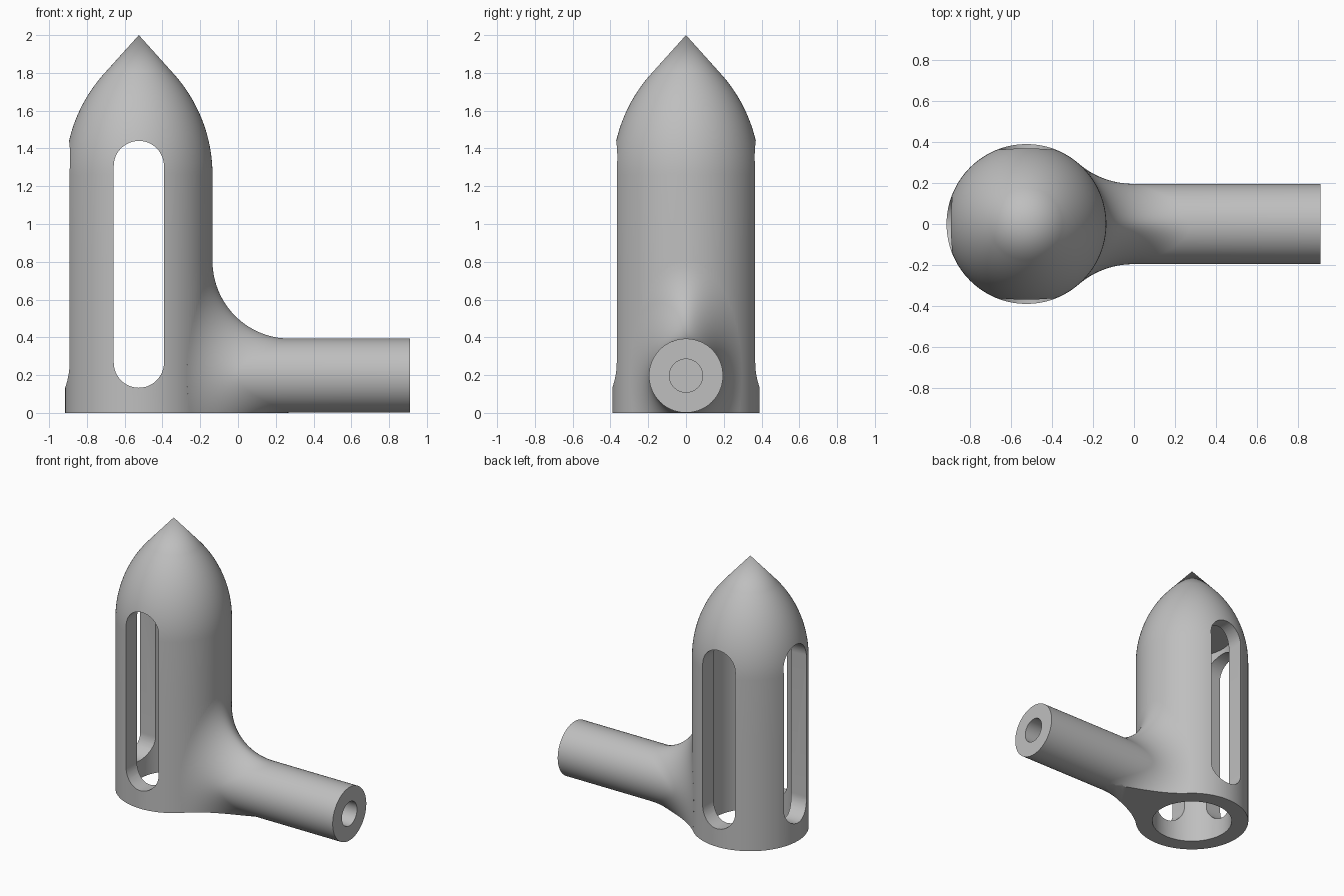
import bpy, bmesh, math

if "Cube" in bpy.data.objects:
    bpy.data.objects.remove(bpy.data.objects["Cube"])

CX = -0.525                 # body axis
RB, RP, ZP = 0.39, 0.196, 0.197   # body radius, pipe radius, pipe height
RF = 0.41                   # blend radius between pipe and body
END = 0.91                  # pipe end

grey = bpy.data.materials.new("grey")
grey.diffuse_color = (0.52, 0.52, 0.52, 1)
grey.use_nodes = True
grey.node_tree.nodes["Principled BSDF"].inputs["Base Color"].default_value = grey.diffuse_color


def make(name, rings, start=None, end=None):
    """Closed skin over a list of equal rings, capped flat or to a point."""
    bm = bmesh.new()
    loops = [[bm.verts.new(p) for p in r] for r in rings]
    n = len(loops[0])
    for a, b in zip(loops, loops[1:]):
        for i in range(n):
            j = (i + 1) % n
            bm.faces.new((a[i], a[j], b[j], b[i]))
    for loop, tip in ((loops[0], start), (loops[-1], end)):
        if tip is None:
            bm.faces.new(loop)
        else:
            t = bm.verts.new(tip)
            for i in range(n):
                bm.faces.new((loop[i], loop[(i + 1) % n], t))
    bmesh.ops.recalc_face_normals(bm, faces=bm.faces)
    me = bpy.data.meshes.new(name)
    bm.to_mesh(me)
    bm.free()
    ob = bpy.data.objects.new(name, me)
    bpy.context.collection.objects.link(ob)
    me.materials.append(grey)
    return ob


def circle_z(r, z, n=128):
    return [(CX + r * math.cos(2 * math.pi * i / n), r * math.sin(2 * math.pi * i / n), z)
            for i in range(n)]


def circle_x(r, x, n=64):
    return [(x, r * math.sin(2 * math.pi * i / n), ZP + r * math.cos(2 * math.pi * i / n))
            for i in range(n)]


def slot_outline(w=0.133, lo=0.266, hi=1.307, n=24):
    top = [(w * math.cos(math.pi * i / n), hi + w * math.sin(math.pi * i / n)) for i in range(n + 1)]
    return top + [(-u, lo + hi - z) for u, z in top]


# Body: cylinder with a pointed, arched nose
R_NOSE, Z_NOSE, A_NOSE = 0.80, 1.26, math.radians(43)
profile = [(RB, -0.6), (RB, 0.0), (RB, 0.8)]
for k in range(21):
    a = A_NOSE * k / 20
    profile.append((RB - R_NOSE * (1 - math.cos(a)), Z_NOSE + R_NOSE * math.sin(a)))
body = make("body", [circle_z(r, z) for r, z in profile], end=(CX, 0, 2.0))

# Side pipe flaring into the body with a constant-radius blend
N, M = 96, 20
rings = [circle_x(RP, END, N)] + [[] for _ in range(M + 2)]
for i in range(N):
    t = 2 * math.pi * i / N
    cy, cz = (RP + RF) * math.sin(t), ZP + (RP + RF) * math.cos(t)
    cx = math.sqrt((RB + RF) ** 2 - cy ** 2)
    # unit directions from the blend centre to the pipe and to the body
    u = (0, -math.sin(t), -math.cos(t))
    v = (-cx / (RB + RF), -cy / (RB + RF), 0)
    w = math.acos(sum(p * q for p, q in zip(u, v)))
    for k in range(M + 1):
        f = k / M
        a, b = math.sin((1 - f) * w) / math.sin(w), math.sin(f * w) / math.sin(w)
        d = [a * p + b * q for p, q in zip(u, v)]
        rings[k + 1].append((CX + cx + RF * d[0], cy + RF * d[1], cz + RF * d[2]))
    s = 0.31 / (RB + RF)
    rings[M + 2].append((CX + cx * s, cy * s, cz))
pipe = make("side_pipe", rings, end=(CX + 0.2, 0, ZP))

# Cutters: cavity, pipe bore, window slots and the flat base
slot = slot_outline()
cutters = [
    make("cavity_cutter", [circle_z(0.275, -0.8, 96), circle_z(0.275, 1.48, 96)]),
    make("bore_cutter", [circle_x(0.088, 0.3), circle_x(0.088, 1.1)]),
    make("front_back_slot_cutter", [[(CX + u, y, z) for u, z in slot] for y in (-0.6, 0.6)]),
    make("left_slot_cutter", [[(x, u, z) for u, z in slot] for x in (CX - 0.6, CX)]),
    make("base_cutter", [[(x, y, z) for x, y in ((-2, -2), (2, -2), (2, 2), (-2, 2))]
                         for z in (-1.5, 0.0)]),
]
for op, tool in [("UNION", pipe)] + [("DIFFERENCE", c) for c in cutters]:
    mod = body.modifiers.new(tool.name, "BOOLEAN")
    mod.operation, mod.object, mod.solver = op, tool, "EXACT"
    tool.hide_render = True

# Bake the cuts, drop the helpers and smooth the curved surfaces
mesh = bpy.data.meshes.new_from_object(body.evaluated_get(bpy.context.evaluated_depsgraph_get()))
body.modifiers.clear()
body.data = mesh
for tool in [pipe] + cutters:
    bpy.data.objects.remove(tool)
bpy.context.view_layer.objects.active = body
body.select_set(True)
bpy.ops.object.shade_smooth_by_angle(angle=math.radians(30))
